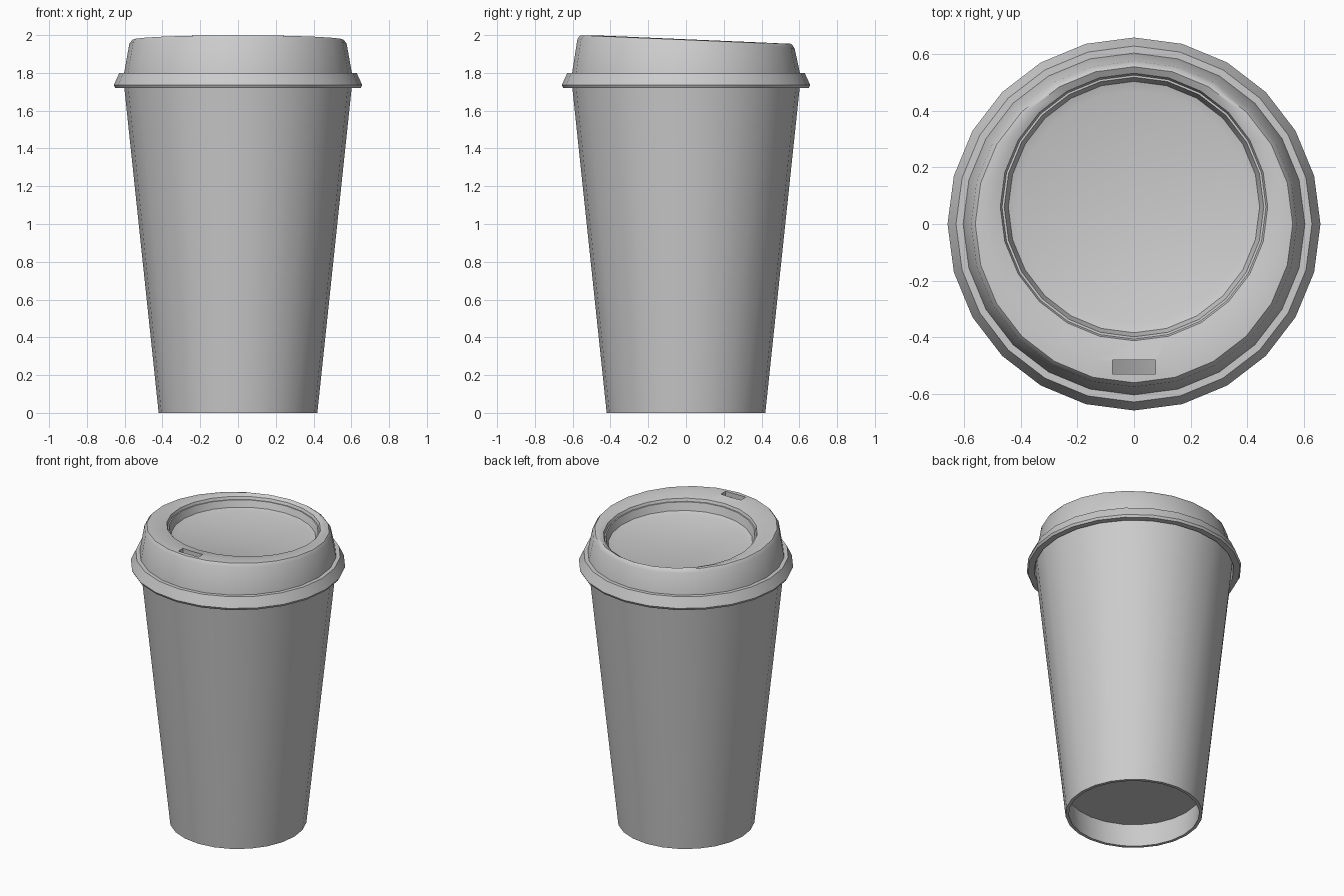
import bpy, bmesh
from math import sin, cos, pi, radians

if "Cube" in bpy.data.objects:
    bpy.data.objects.remove(bpy.data.objects["Cube"])

SIDES = 24


def lathe(name, profile, slant=0.0, closed=False):
    """Revolve (radius, z, centre_y) points; optionally tilt the top forward."""
    bm = bmesh.new()
    rings = []
    for r, z, cy in profile:
        lean = slant * min(1, max(0, (z - 1.81) / 0.12))
        if r == 0:
            rings.append([bm.verts.new((0, cy, z - lean * cy))])
            continue
        ring = []
        for i in range(SIDES):
            a = 2 * pi * i / SIDES
            y = cy + r * sin(a)
            ring.append(bm.verts.new((r * cos(a), y, z - lean * y)))
        rings.append(ring)
    pairs = list(zip(rings, rings[1:]))
    if closed:
        pairs.append((rings[-1], rings[0]))
    for a, b in pairs:
        if len(a) == len(b) == 1:
            continue
        for i in range(SIDES):
            j = (i + 1) % SIDES
            quad = [a[i % len(a)], a[j % len(a)], b[j % len(b)], b[i % len(b)]]
            bm.faces.new(list(dict.fromkeys(quad)))
    bmesh.ops.recalc_face_normals(bm, faces=bm.faces)
    mesh = bpy.data.meshes.new(name)
    bm.to_mesh(mesh)
    bm.free()
    obj = bpy.data.objects.new(name, mesh)
    bpy.context.collection.objects.link(obj)
    return obj


def smooth(obj):
    bpy.ops.object.select_all(action='DESELECT')
    obj.select_set(True)
    bpy.context.view_layer.objects.active = obj
    bpy.ops.object.shade_smooth_by_angle(angle=radians(35))


# Tapered cup wall with the floor set up inside the bottom
cup = lathe("cup_body", [
    (0, 0.16, 0), (0.415, 0.16, 0), (0.40, 0.0, 0), (0.42, 0.0, 0),
    (0.606, 1.76, 0), (0.592, 1.76, 0), (0.43, 0.18, 0), (0, 0.18, 0)])

# Travel lid: flared skirt, slanted top, off-centre drinking well
lid = lathe("lid", [
    (0, 1.885, 0.06), (0.41, 1.885, 0.06), (0.45, 1.90, 0.06),
    (0.472, 1.963, 0.06), (0.525, 1.978, 0.03), (0.56, 1.975, 0),
    (0.575, 1.955, 0), (0.603, 1.80, 0), (0.628, 1.80, 0),
    (0.642, 1.77, 0), (0.658, 1.735, 0), (0.65, 1.72, 0),
    (0.612, 1.72, 0), (0.59, 1.80, 0), (0.555, 1.945, 0),
    (0.458, 1.945, 0.06), (0.435, 1.87, 0.06), (0, 1.865, 0.06)],
    slant=0.043)

# Sip hole cut through the wide front part of the lid
bpy.ops.mesh.primitive_cube_add(size=1, location=(0, -0.505, 1.98))
cutter = bpy.context.object
cutter.name = "sip_hole_cutter"
cutter.scale = (0.15, 0.05, 0.16)
cutter.hide_render = True
cutter.hide_set(True)
cut = lid.modifiers.new("sip_hole", 'BOOLEAN')
cut.operation = 'DIFFERENCE'
cut.solver = 'EXACT'
cut.object = cutter

for part in (cup, lid):
    smooth(part)
